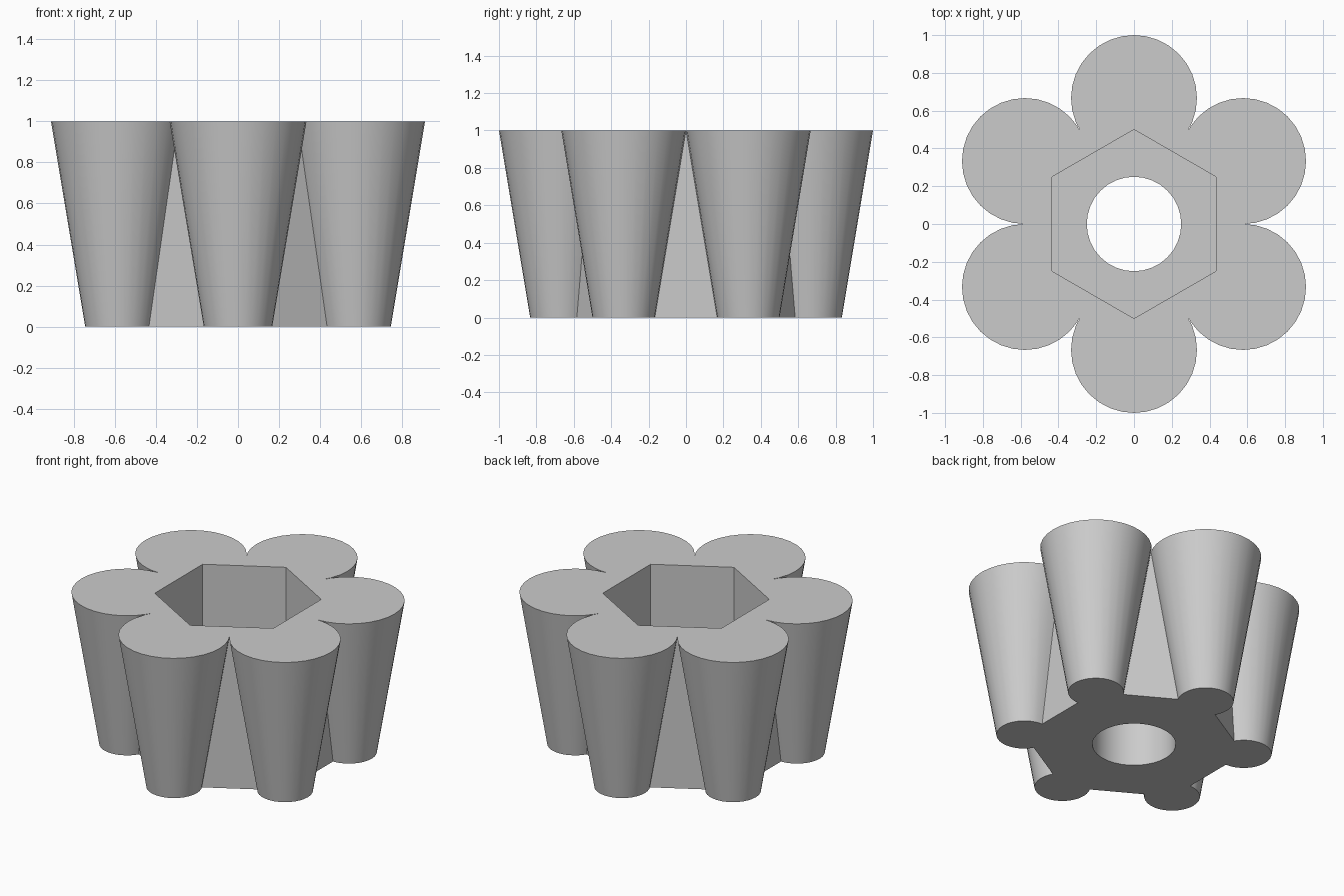
import bpy
from math import pi, sin, cos, radians

default = bpy.data.objects.get("Cube")
if default:
    bpy.data.objects.remove(default, do_unlink=True)

grey = bpy.data.materials.new("plain grey")
grey.use_nodes = True
colour = (0.6, 0.6, 0.6, 1)
grey.diffuse_color = colour
grey.node_tree.nodes["Principled BSDF"].inputs["Base Color"].default_value = colour

SIDES = 32
RING = 2 / 3      # distance of the petals from the centre
HEIGHT = 1.0


def solid(name, sides, r_low, r_high, z_low, z_high, x=0, y=0, turn=0):
    """Upright prism or tapered cone between two heights."""
    bpy.ops.mesh.primitive_cone_add(
        vertices=sides, radius1=r_low, radius2=r_high, depth=z_high - z_low,
        location=(x, y, (z_low + z_high) / 2), rotation=(0, 0, turn))
    obj = bpy.context.object
    obj.name = name
    bpy.ops.object.transform_apply(location=True, rotation=True, scale=True)
    obj.data.materials.append(grey)
    return obj


def combine(target, tool, operation):
    """Apply a boolean and throw the tool away."""
    mod = target.modifiers.new(operation.lower(), "BOOLEAN")
    mod.operation = operation
    mod.solver = "EXACT"
    mod.object = tool
    bpy.context.view_layer.objects.active = target
    bpy.ops.object.modifier_apply(modifier=mod.name)
    bpy.data.objects.remove(tool, do_unlink=True)


# Hexagonal core whose corners lie on the petal axes
body = solid("flower_body", 6, RING, RING, 0, HEIGHT)

# Six tapered petals
for i in range(6):
    a = radians(30 + 60 * i)
    petal = solid("petal", SIDES, RING / 4, RING / 2, 0, HEIGHT,
                  RING * cos(a), RING * sin(a))
    combine(body, petal, "UNION")

# Hexagonal pocket in the top, and a round bore through the floor
combine(body, solid("pocket_cutter", 6, 0.5, 0.5, 0.5, 1.2), "DIFFERENCE")
combine(body, solid("bore_cutter", SIDES, 0.25, 0.25, -0.2, 0.8), "DIFFERENCE")

bpy.ops.object.select_all(action="DESELECT")
body.select_set(True)
bpy.context.view_layer.objects.active = body
bpy.ops.object.shade_smooth_by_angle(angle=radians(30))
